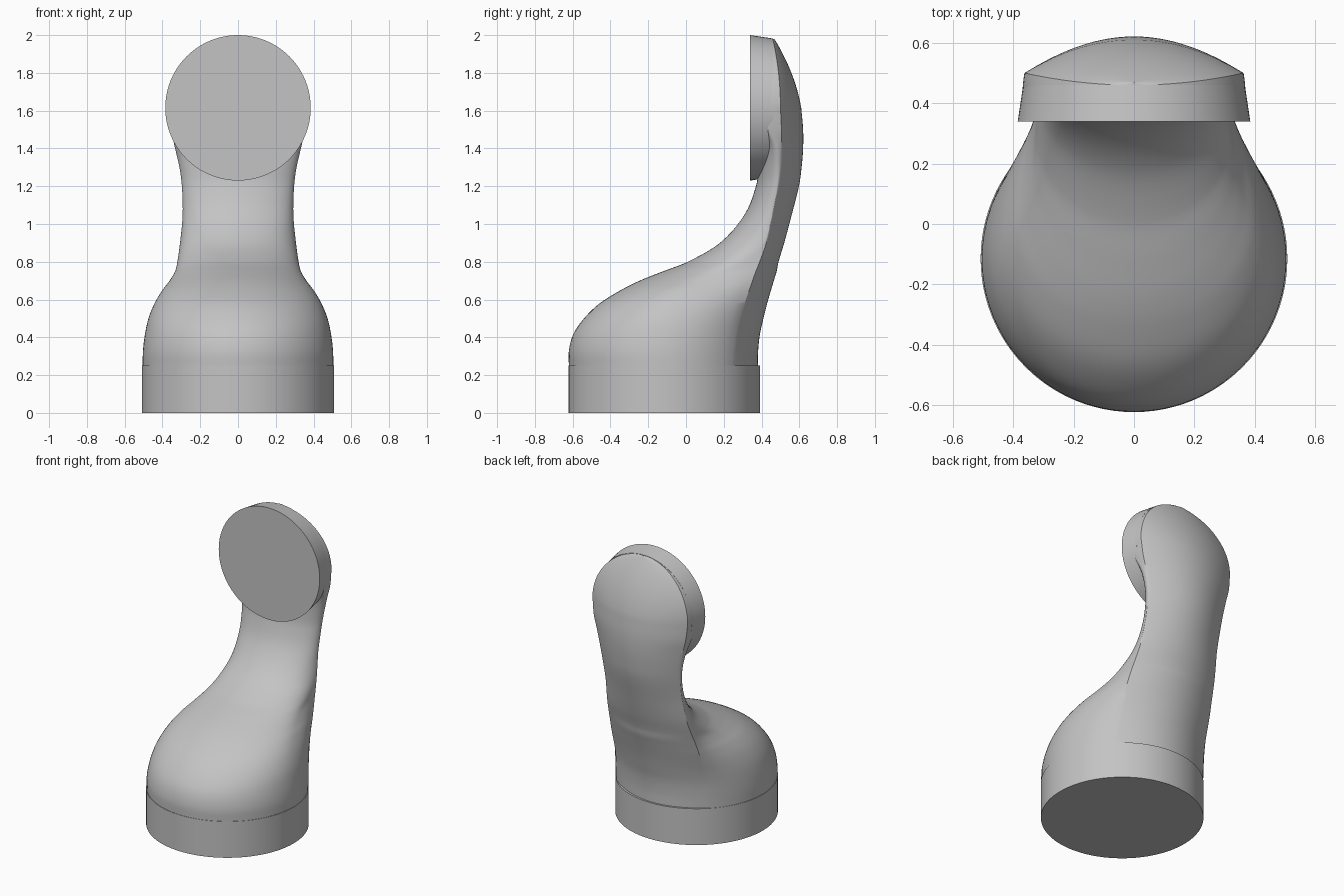
import bpy, bmesh, math

cube = bpy.data.objects.get("Cube")
if cube:
    bpy.data.objects.remove(cube, do_unlink=True)

grey = bpy.data.materials.new("plain grey")
grey.use_nodes = True
colour = (0.55, 0.55, 0.55, 1)
grey.diffuse_color = colour
grey.node_tree.nodes["Principled BSDF"].inputs["Base Color"].default_value = colour


def finish(bm, name):
    """Turn a bmesh into a smooth shaded object with sharp edges kept."""
    bmesh.ops.recalc_face_normals(bm, faces=bm.faces)
    mesh = bpy.data.meshes.new(name)
    bm.to_mesh(mesh)
    bm.free()
    mesh.materials.append(grey)
    obj = bpy.data.objects.new(name, mesh)
    bpy.context.collection.objects.link(obj)
    bpy.ops.object.select_all(action='DESELECT')
    obj.select_set(True)
    bpy.context.view_layer.objects.active = obj
    bpy.ops.object.shade_smooth_by_angle(angle=math.radians(25))
    return obj


def loft(rings, name):
    """Skin a list of equally long closed rings and cap both ends."""
    bm = bmesh.new()
    loops = [[bm.verts.new(p) for p in ring] for ring in rings]
    for low, high in zip(loops, loops[1:]):
        for i in range(len(low)):
            j = (i + 1) % len(low)
            bm.faces.new((low[i], low[j], high[j], high[i]))
    bm.faces.new(loops[0])
    bm.faces.new(loops[-1])
    return finish(bm, name)


def section(z, front, mid, wide, crease, narrow, back):
    """Rounded front, bulging side, crease, then a shallow curved back."""
    half = []
    n = 20
    for i in range(n):
        a = math.pi / 2 * i / n
        half.append((wide * math.sin(a), mid - (mid - front) * math.cos(a)))
    for i in range(8):
        t = i / 8
        half.append((math.sqrt(wide**2 - (wide**2 - narrow**2) * t * t),
                     mid + (crease - mid) * t))
    for i in range(n + 1):
        s = 1 - i / n
        half.append((narrow * s, back - (back - crease) * s * s))
    mirrored = [(-x, y) for x, y in half[-2:0:-1]]
    return [(x, y, z) for x, y in half + mirrored]


def smooth_keys(keys, steps):
    """Interpolate rows of numbers with a spline over their first value."""
    def slope(i, c):
        a, b = keys[max(i - 1, 0)], keys[min(i + 1, len(keys) - 1)]
        return (b[c] - a[c]) / (b[0] - a[0])
    out = []
    for i in range(len(keys) - 1):
        p, q = keys[i], keys[i + 1]
        d = q[0] - p[0]
        for k in range(steps):
            t = k / steps
            row = [p[0] + d * t]
            for c in range(1, len(p)):
                row.append((2*t**3 - 3*t*t + 1) * p[c] + (t**3 - 2*t*t + t) * d * slope(i, c)
                           + (3*t*t - 2*t**3) * q[c] + (t**3 - t*t) * d * slope(i + 1, c))
            out.append(row)
    return out


# Round base
RADIUS, CENTRE = 0.508, -0.115


def circle(r, place, n=96):
    turns = [2 * math.pi * i / n for i in range(n)]
    return [place(r * math.cos(a), r * math.sin(a)) for a in turns]


loft([circle(RADIUS, lambda u, v, h=h: (u, v + CENTRE, h)) for h in (0, 0.25)], "base")

# Shoulder and neck: height, front, widest y, half width, crease y, crease half width, back
keys = [
    (0.24, -0.62, -0.115, 0.505, 0.24, 0.36, 0.38),
    (0.33, -0.62, -0.115, 0.503, 0.25, 0.355, 0.382),
    (0.42, -0.595, -0.1, 0.492, 0.263, 0.35, 0.392),
    (0.5, -0.54, -0.08, 0.474, 0.283, 0.345, 0.41),
    (0.58, -0.457, -0.04, 0.442, 0.31, 0.34, 0.43),
    (0.65, -0.345, 0.02, 0.4, 0.335, 0.335, 0.45),
    (0.7, -0.245, 0.1, 0.362, 0.352, 0.33, 0.465),
    (0.75, -0.12, 0.2, 0.333, 0.37, 0.324, 0.48),
    (0.8, 0.01, 0.3, 0.321, 0.39, 0.317, 0.49),
    (0.9, 0.18, 0.41, 0.307, 0.425, 0.304, 0.52),
    (1.05, 0.31, 0.455, 0.293, 0.46, 0.29, 0.56),
    (1.2, 0.37, 0.483, 0.297, 0.488, 0.295, 0.598),
    (1.3, 0.385, 0.488, 0.31, 0.5, 0.306, 0.612),
    (1.4, 0.39, 0.48, 0.333, 0.505, 0.325, 0.62),
    (1.5, 0.38, 0.44, 0.355, 0.505, 0.35, 0.62),
    (1.615, 0.365, 0.41, 0.37, 0.5, 0.363, 0.61),
]
rows = smooth_keys(keys, 5)

# Domed back of the head, closing along a circle
HEAD = 1.615
for i in range(25):
    a = math.radians(89) * i / 24
    u = 0.365 * math.sin(a)
    w = math.cos(a)
    crease = 0.5 - 0.04 * math.sin(a)**2
    rows.append((HEAD + u, 0.365, 0.41, 0.37 * w, crease, 0.363 * w,
                 max(0.61 - 0.17 * u - 0.6 * u * u, crease + 0.002)))
loft([section(*row) for row in rows], "body_and_neck")

# Flat round face with a tapered rim
loft([circle(r, lambda u, v, y=y: (u, y, v + HEAD)) for y, r in ((0.34, 0.385), (0.46, 0.367))],
     "face_disc")
